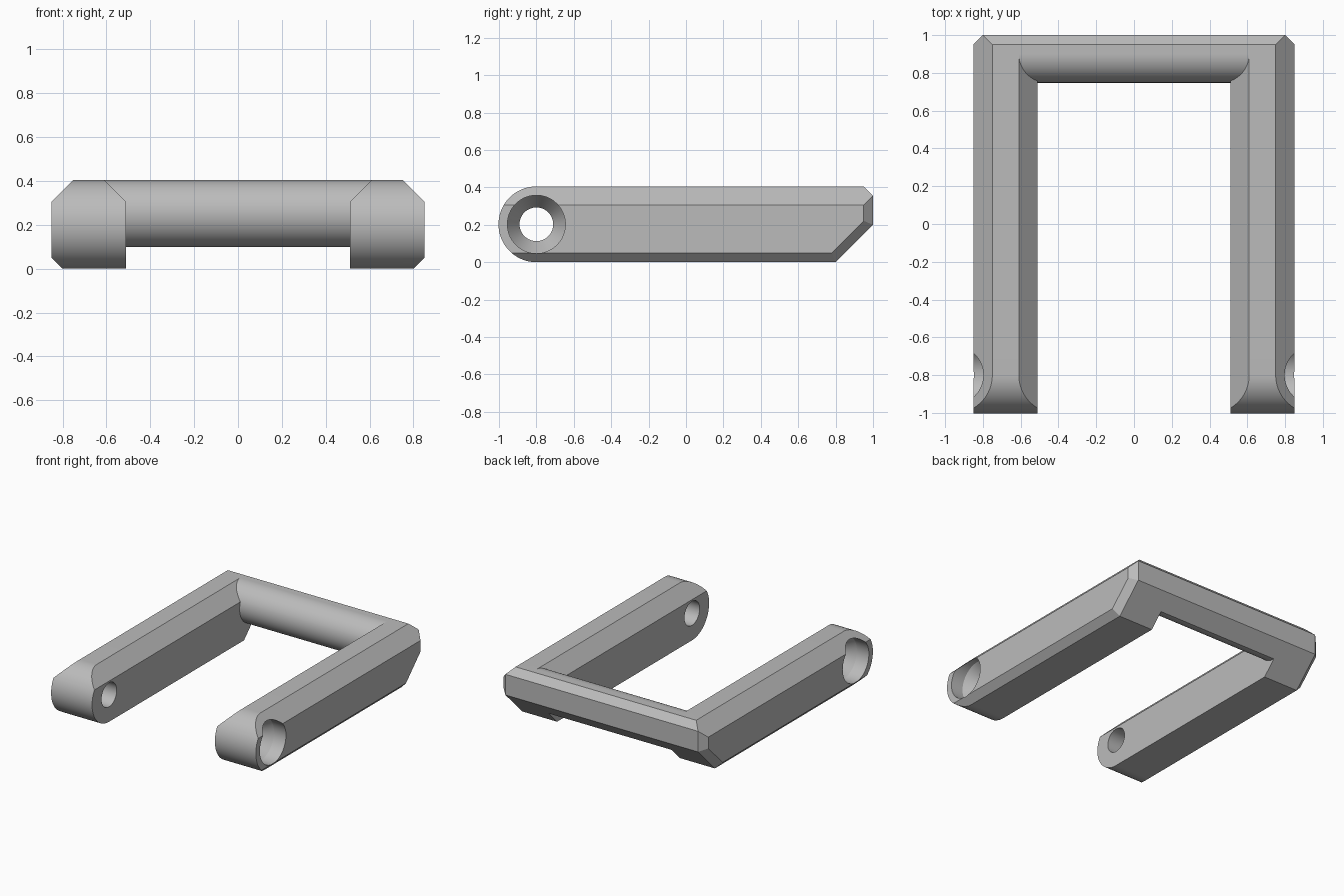
import bpy, bmesh, math
from mathutils import Vector

cube = bpy.data.objects.get("Cube")
if cube:
    bpy.data.objects.remove(cube, do_unlink=True)

grey = bpy.data.materials.new("plain grey")
grey.use_nodes = True
grey.diffuse_color = (0.5, 0.5, 0.5, 1)
grey.node_tree.nodes["Principled BSDF"].inputs["Base Color"].default_value = (0.5, 0.5, 0.5, 1)

HEIGHT, INNER, OUTER, PIVOT_Y = 0.405, 0.51, 0.85, -0.8
PIVOT_Z = HEIGHT / 2


def arc(y, z, radius, steps=48):
    """Half circle bulging towards the front, from its top to its bottom."""
    angles = [math.pi * (0.5 + i / steps) for i in range(steps + 1)]
    return [(y + radius * math.cos(a), z + radius * math.sin(a)) for a in angles]


def extrude_x(profile, x0, x1):
    """Solid made from a side profile (y, z) swept along x."""
    bm = bmesh.new()
    face = bm.faces.new([bm.verts.new((x0, y, z)) for y, z in profile])
    new = bmesh.ops.extrude_face_region(bm, geom=[face])["geom"]
    moved = [v for v in new if isinstance(v, bmesh.types.BMVert)]
    bmesh.ops.translate(bm, verts=moved, vec=(x1 - x0, 0, 0))
    bmesh.ops.recalc_face_normals(bm, faces=bm.faces)
    return bm


def chamfer(bm, point, normal):
    """Slice off everything beyond a plane and close the cut."""
    bmesh.ops.bisect_plane(bm, geom=bm.verts[:] + bm.edges[:] + bm.faces[:], dist=1e-5,
                           plane_co=point, plane_no=Vector(normal).normalized(), clear_outer=True)
    bmesh.ops.holes_fill(bm, edges=[e for e in bm.edges if e.is_boundary])
    bmesh.ops.recalc_face_normals(bm, faces=bm.faces)


def finish(bm, name):
    mesh = bpy.data.meshes.new(name)
    bm.to_mesh(mesh)
    bm.free()
    mesh.materials.append(grey)
    obj = bpy.data.objects.new(name, mesh)
    bpy.context.collection.objects.link(obj)
    return obj


def activate(obj):
    bpy.ops.object.select_all(action='DESELECT')
    obj.select_set(True)
    bpy.context.view_layer.objects.active = obj


def boolean(obj, other, operation):
    mod = obj.modifiers.new(operation.lower(), 'BOOLEAN')
    mod.operation, mod.object, mod.solver = operation, other, 'EXACT'
    activate(obj)
    bpy.ops.object.modifier_apply(modifier=mod.name)
    bpy.data.objects.remove(other, do_unlink=True)


# Back end shared by arms and crossbar: sloped underside, upright, top chamfer
back = [(1, 0.2), (1, 0.355), (0.95, HEIGHT)]

# Arm with a rounded front end
arm = extrude_x(arc(PIVOT_Y, PIVOT_Z, PIVOT_Z) + [(0.8, 0)] + back, INNER, OUTER)
chamfer(arm, (0.75, 0, HEIGHT), (1, 0, 1))           # outer top
chamfer(arm, (0.61, 0, HEIGHT), (-1, 0, 1))          # inner top
chamfer(arm, (0.8, 0, 0), (1, 0, -1))                # outer bottom
chamfer(arm, (0.8, 1, 0), (1, 1, 0))                 # back corner
chamfer(arm, (0.8, 1, 0.2), (math.sqrt(2), 1, -1))   # outer edge of the slope
frame = finish(arm, "frame")

# Stepped pivot hole: wide pocket, cone, narrow bore
bore = bmesh.new()
sections = [(0.9, 0.155), (0.75, 0.155), (0.65, 0.09), (0.45, 0.09)]
rings = []
for x, r in sections:
    turn = [2 * math.pi * i / 64 for i in range(64)]
    rings.append([bore.verts.new((x, PIVOT_Y + r * math.cos(a), PIVOT_Z + r * math.sin(a))) for a in turn])
for a, b in zip(rings, rings[1:]):
    for i in range(64):
        j = (i + 1) % 64
        bore.faces.new((a[i], a[j], b[j], b[i]))
bore.faces.new(rings[0])
bore.faces.new(rings[-1])
bmesh.ops.recalc_face_normals(bore, faces=bore.faces)
boolean(frame, finish(bore, "pivot_cutter"), 'DIFFERENCE')

# Second arm
mirror = frame.modifiers.new("mirror", 'MIRROR')
mirror.use_mirror_merge = False
activate(frame)
bpy.ops.object.modifier_apply(modifier=mirror.name)

# Crossbar with a rounded front
bar = extrude_x(arc(0.9, 0.2525, 0.1525) + back, -0.65, 0.65)
boolean(frame, finish(bar, "crossbar"), 'UNION')

activate(frame)
bpy.ops.object.shade_smooth_by_angle(angle=math.radians(25))
